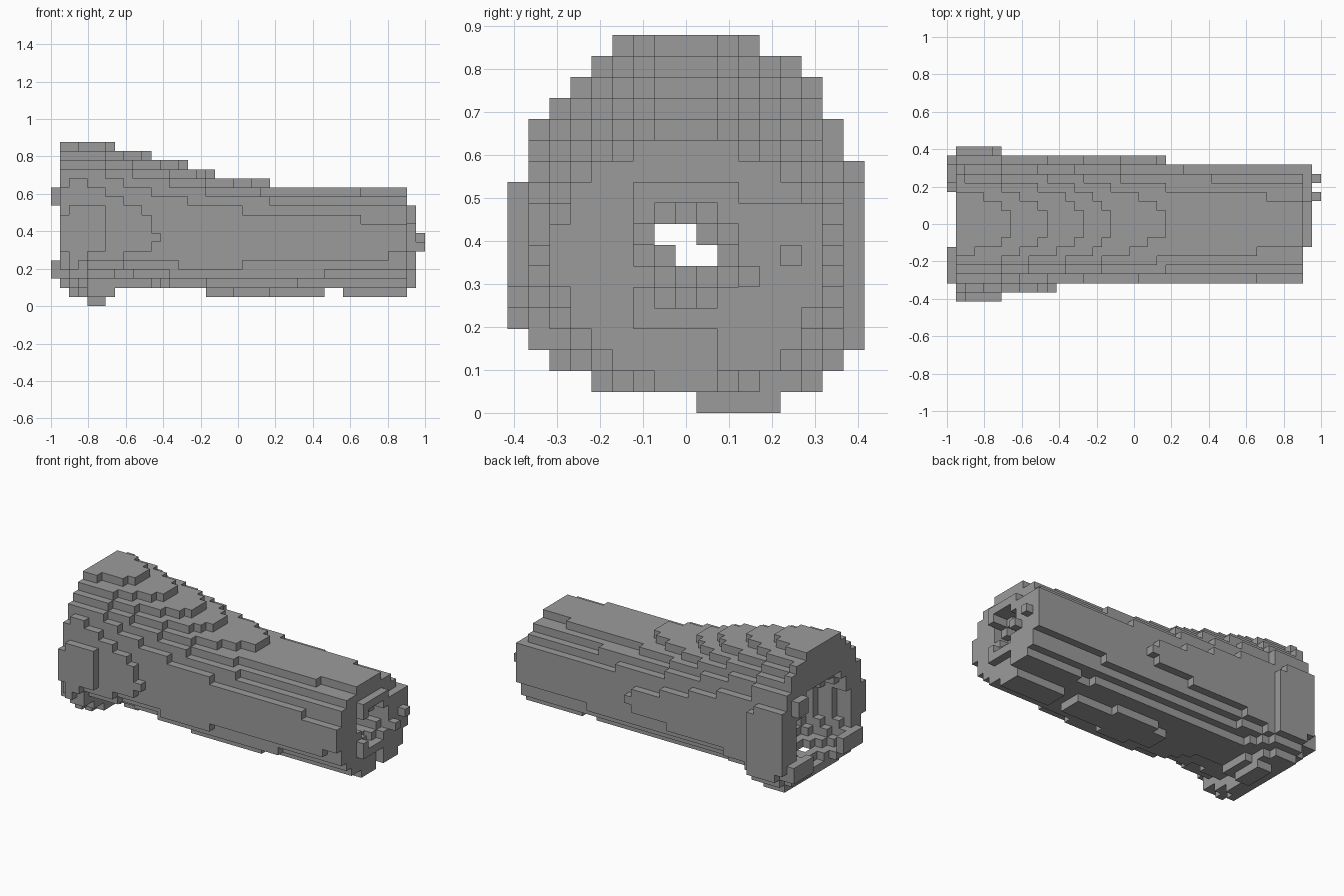
import bpy, bmesh, math

if "Cube" in bpy.data.objects:
    bpy.data.objects.remove(bpy.data.objects["Cube"], do_unlink=True)

NX, NY, NZ = 41, 17, 18          # block counts along each axis
S = 2.0 / NX                     # block size
MID_Z = 0.37                     # height of the long axis

mat = bpy.data.materials.new("stone grey")
mat.use_nodes = True
GREY = (0.33, 0.33, 0.33, 1.0)
mat.diffuse_color = GREY
mat.node_tree.nodes["Principled BSDF"].inputs["Base Color"].default_value = GREY

# Radii along x: above the axis, below it, to the back and to the front
UP = [(-.95, .535), (-.66, .487), (-.46, .44), (-.27, .39), (-.12, .34), (.17, .2887), (.92, .262)]
DOWN = [(-.93, .29), (-.88, .335), (-.75, .335), (-.66, .30), (-.58, .285), (-.20, .296), (0, .312),
        (.46, .302), (.51, .29), (.56, .302), (.92, .308)]
BACK = [(-.95, .43), (-.74, .425), (-.69, .389), (.15, .3425), (.92, .318)]
FRONT = [(-.95, .388), (-.90, .418), (-.72, .412), (-.69, .389), (-.44, .342), (.92, .304)]
# Squareness of the lower half on each side, and the hollow radius
SQUARE_BACK = [(-.72, 3.2), (-.50, 2.2), (.92, 2.1)]
SQUARE_FRONT = [(-.72, 2.45), (-.50, 2.1), (.92, 2.1)]
HOLLOW = [(-.97, .30), (-.80, .23), (-.50, .04), (.50, .04), (.75, .09), (.97, .12)]
# Waist behind the flared rim, on the lower front only
WAIST = [(-.84, 1.0), (-.79, .66), (-.62, .74), (-.42, .9), (-.30, 1.0)]


def along(table, x):
    """Linear interpolation in a table of (x, value) pairs."""
    if x <= table[0][0]:
        return table[0][1]
    for (x0, v0), (x1, v1) in zip(table, table[1:]):
        if x <= x1:
            return v0 + (v1 - v0) * (x - x0) / (x1 - x0)
    return table[-1][1]


def in_section(x, y, dz):
    ry = along(BACK if y > 0 else FRONT, x)
    rz = along(UP if dz > 0 else DOWN, x)
    p = 2.0
    if dz <= 0:
        p = along(SQUARE_BACK if y > 0 else SQUARE_FRONT, x)
        if y < -.03:
            rz *= along(WAIST, x)
    return (abs(y) / ry) ** p + (abs(dz) / rz) ** p <= 1


CRACK = {(7, 8), (8, 8), (8, 7), (9, 7)}     # narrow slot right through


def solid(i, j, k):
    x, y, z = -1 + (i + .5) * S, (j + .5 - NY / 2) * S, (k + .5) * S
    dz = z - MID_Z
    if i == 0:                                # chips on the wide rim
        low = .15 < z < .24 and (.17 < y < .37 or -.32 < y < -.12)
        high = .54 < z < .63 and .20 < y < .32
        return low or high
    if (j, k) in CRACK or math.hypot(y, dz) < along(HOLLOW, x):
        return False
    if i == NX - 2:                           # broken lip on the narrow end
        top = .54 if y < .12 else .49
        bottom = .20 if y < .07 else .10
        return y > -.12 and bottom < z < top and in_section(x, y, dz)
    if i == NX - 1:                           # splinters
        return (j, k) in {(11, 6), (13, 7)}
    if k == 0:                                # foot under the wide end
        return -.81 < x < -.70 and .02 < y < .22
    return in_section(x, y, dz)


cells = {(i, j, k) for i in range(NX) for j in range(NY) for k in range(NZ) if solid(i, j, k)}


def build_part(name, i0, i1):
    """Skin the outer faces of the blocks in columns i0 to i1."""
    bm = bmesh.new()
    verts = {}

    def vert(p):
        if p not in verts:
            verts[p] = bm.verts.new((-1 + p[0] * S, (p[1] - NY / 2) * S, p[2] * S))
        return verts[p]

    for c in sorted(cells):
        if not i0 <= c[0] < i1:
            continue
        for axis in range(3):
            u, v = (axis + 1) % 3, (axis + 2) % 3
            for side in (0, 1):
                n = list(c)
                n[axis] += 2 * side - 1
                if tuple(n) in cells:
                    continue
                loop = [(0, 0), (1, 0), (1, 1), (0, 1)]
                if side == 0:
                    loop.reverse()
                quad = []
                for a, b in loop:
                    p = list(c)
                    p[axis] += side
                    p[u] += a
                    p[v] += b
                    quad.append(vert(tuple(p)))
                bm.faces.new(quad)
    mesh = bpy.data.meshes.new(name)
    bm.to_mesh(mesh)
    bm.free()
    mesh.materials.append(mat)
    obj = bpy.data.objects.new(name, mesh)
    bpy.context.collection.objects.link(obj)


build_part("flared_end", 0, 11)
build_part("shaft", 11, NX - 2)
build_part("broken_lip", NX - 2, NX)
